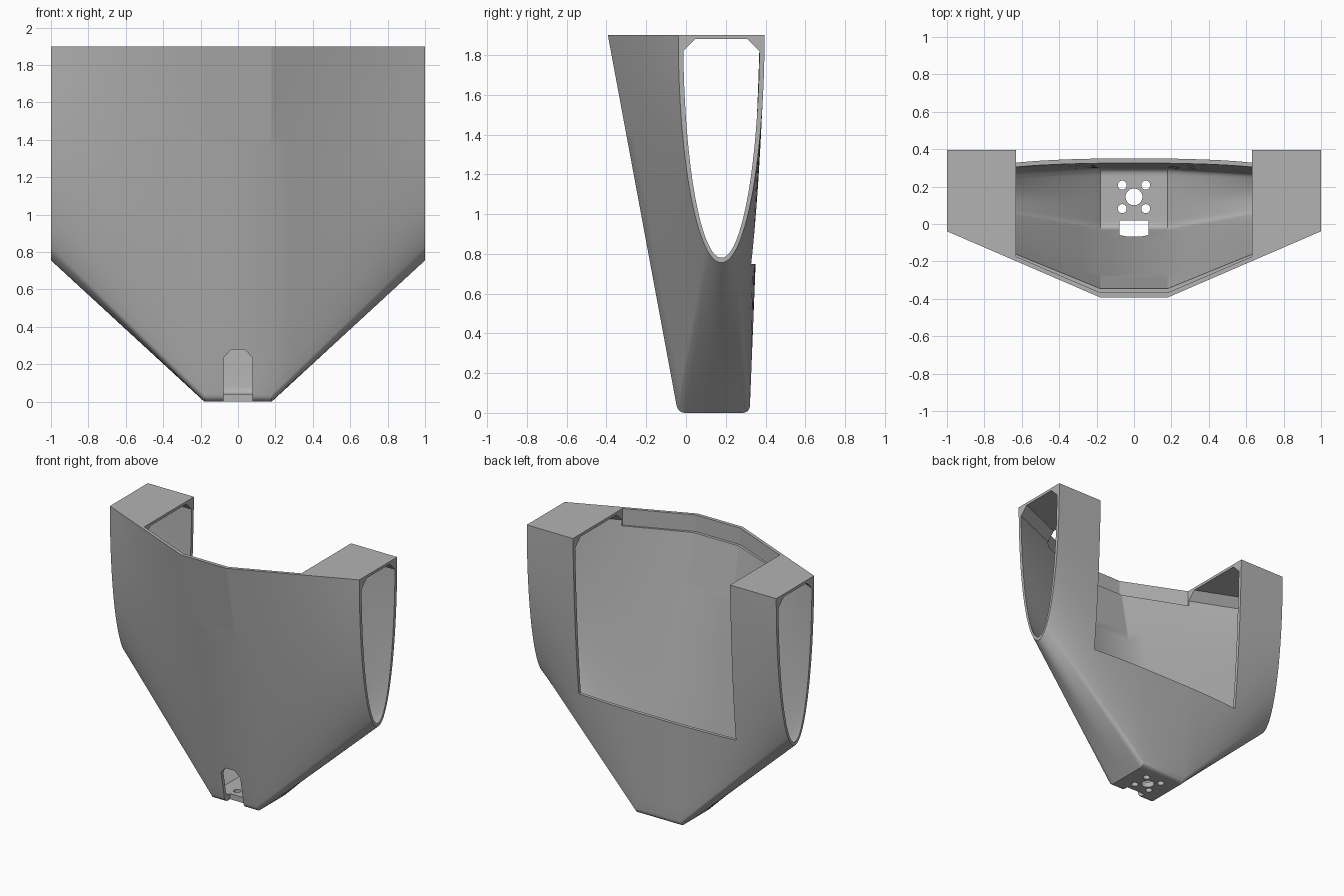
import bpy, bmesh, math

if "Cube" in bpy.data.objects:
    bpy.data.objects.remove(bpy.data.objects["Cube"])

TOP, MID, SIDE = 1.9, 0.18, 1.0
OPEN = 0.63          # half width of the open middle bay


def make_object(name, bm):
    bmesh.ops.recalc_face_normals(bm, faces=bm.faces)
    mesh = bpy.data.meshes.new(name)
    bm.to_mesh(mesh)
    bm.free()
    obj = bpy.data.objects.new(name, mesh)
    bpy.context.collection.objects.link(obj)
    return obj


def line(a, b, n):
    return [(a[0] + (b[0] - a[0]) * i / n, a[1] + (b[1] - a[1]) * i / n) for i in range(n + 1)]


def toward(a, b, d):
    length = math.dist(a, b)
    return tuple(p + (q - p) * d / length for p, q in zip(a, b))


def fillet(a, corner, b, n=8):
    out = []
    for i in range(1, n):
        t = i / n
        out.append(tuple((1 - t) ** 2 * p + 2 * t * (1 - t) * c + t * t * q
                         for p, c, q in zip(a, corner, b)))
    return out


def middle_path(wall, floor, top):
    """Tapered U with rounded lower corners, as (y, z) points."""
    front = lambda z: (-0.393 + wall + (TOP - z) * 0.1855, z)
    back = lambda z: (0.32 - wall + 0.04 * z, z)
    c1, c2, r = front(floor), back(floor), 0.04
    a, b = toward(c1, front(top), r), toward(c1, c2, r)
    c, d = toward(c2, c1, r), toward(c2, back(top), r)
    return (line(front(top), a, 24) + fillet(a, c1, b) + line(b, c, 10)
            + fillet(c, c2, d) + line(d, back(top), 24))


def running_length(pts):
    total = [0.0]
    for p, q in zip(pts, pts[1:]):
        total.append(total[-1] + math.dist(p, q))
    return [t / total[-1] for t in total]


def side_path(wall, top, fractions):
    """Half ellipse sampled at the same relative lengths as the middle path."""
    a, b = 0.217 - wall, 1.145 - wall
    start = math.asin((TOP - top) / b)
    n = 800
    dense = []
    for i in range(n + 1):
        t = start + (math.pi - 2 * start) * i / n
        dense.append((0.178 - a * math.cos(t), TOP - b * math.sin(t)))
    lengths = running_length(dense)
    out, k = [], 0
    for f in fractions:
        while k < n - 1 and lengths[k + 1] < f:
            k += 1
        t = (f - lengths[k]) / (lengths[k + 1] - lengths[k])
        out.append(tuple(p + (q - p) * t for p, q in zip(dense[k], dense[k + 1])))
    return out


def loft(name, wall, floor, top, chamfer=0.0, overrun=0.0):
    mid = middle_path(wall, floor, top)
    side = side_path(wall, top, running_length(mid))
    if chamfer:
        for path in (mid, side):
            (y0, z0), (y1, z1) = path[0], path[-1]
            path.append((y1 - chamfer, z1 + chamfer))
            path.insert(0, (y0 + chamfer, z0 + chamfer))
    steps = 8
    stations = [(MID + (SIDE - MID) * i / steps, i / steps) for i in range(steps + 1)]
    if overrun:
        stations.append((SIDE + overrun, 1.0))
    stations = [(-x, t) for x, t in reversed(stations)] + stations
    bm = bmesh.new()
    rings = []
    for x, t in stations:
        rings.append([bm.verts.new((x, p[0] + (q[0] - p[0]) * t, p[1] + (q[1] - p[1]) * t))
                      for p, q in zip(mid, side)])
    for r, s in zip(rings, rings[1:]):
        for i in range(len(r)):
            j = (i + 1) % len(r)
            bm.faces.new((r[i], r[j], s[j], s[i]))
    bm.faces.new(rings[0])
    bm.faces.new(rings[-1])
    return make_object(name, bm)


def prism(name, outline, low, high, place):
    bm = bmesh.new()
    ends = [[bm.verts.new(place(u, v, w)) for u, v in outline] for w in (low, high)]
    n = len(outline)
    for i in range(n):
        j = (i + 1) % n
        bm.faces.new((ends[0][i], ends[0][j], ends[1][j], ends[1][i]))
    bm.faces.new(ends[0])
    bm.faces.new(ends[1])
    return make_object(name, bm)


def upright(u, v, w):
    return (u, v, w)


def facing_front(u, v, w):
    return (u, w, v)


def circle(x, y, r, n=32):
    return [(x + r * math.cos(2 * math.pi * i / n), y + r * math.sin(2 * math.pi * i / n))
            for i in range(n)]


def mirrored(half):
    return half + [(-u, v) for u, v in reversed(half)]


# Outer body
shell = loft("lofted_shell", 0.0, 0.0, TOP)

# Hollow interior, open at both sides, with chamfered upper corners
cutters = [loft("cavity_cutter", 0.025, 0.04, 1.82, chamfer=0.06, overrun=0.1)]

# Open top between the two side caps
cutters.append(prism("top_cutter", mirrored([(OPEN, 0.6), (OPEN, -0.174), (MID, -0.367)]),
                     1.78, 2.1, upright))

# Opening in the rear wall
cutters.append(prism("rear_cutter", mirrored([(OPEN, 0.6), (OPEN, 0.12)]),
                     0.75, 2.1, upright))

# Cable slot through the lower front and floor edge
cutters.append(prism("slot_cutter", mirrored([(0.077, -0.1), (0.077, 0.235), (0.035, 0.28)]),
                     -0.4, 0.02, facing_front))

# Mounting holes in the floor
holes = [(0, 0.145, 0.045)] + [(sx * 0.063, 0.145 + sy * 0.063, 0.024)
                               for sx in (-1, 1) for sy in (-1, 1)]
for x, y, r in holes:
    cutters.append(prism("hole_cutter", circle(x, y, r), -0.1, 0.1, upright))

bpy.ops.object.select_all(action="DESELECT")
bpy.context.view_layer.objects.active = shell
shell.select_set(True)
for cutter in cutters:
    cutter.hide_render = True
    mod = shell.modifiers.new("cut", "BOOLEAN")
    mod.operation = "DIFFERENCE"
    mod.solver = "EXACT"
    mod.object = cutter
    bpy.ops.object.modifier_apply(modifier=mod.name)
    bpy.data.objects.remove(cutter)

# Plain grey finish
grey = bpy.data.materials.new("plain_grey")
grey.use_nodes = True
color = (0.45, 0.45, 0.45, 1.0)
grey.diffuse_color = color
grey.node_tree.nodes["Principled BSDF"].inputs["Base Color"].default_value = color
shell.data.materials.clear()
shell.data.materials.append(grey)
bpy.ops.object.shade_smooth_by_angle(angle=math.radians(20))
